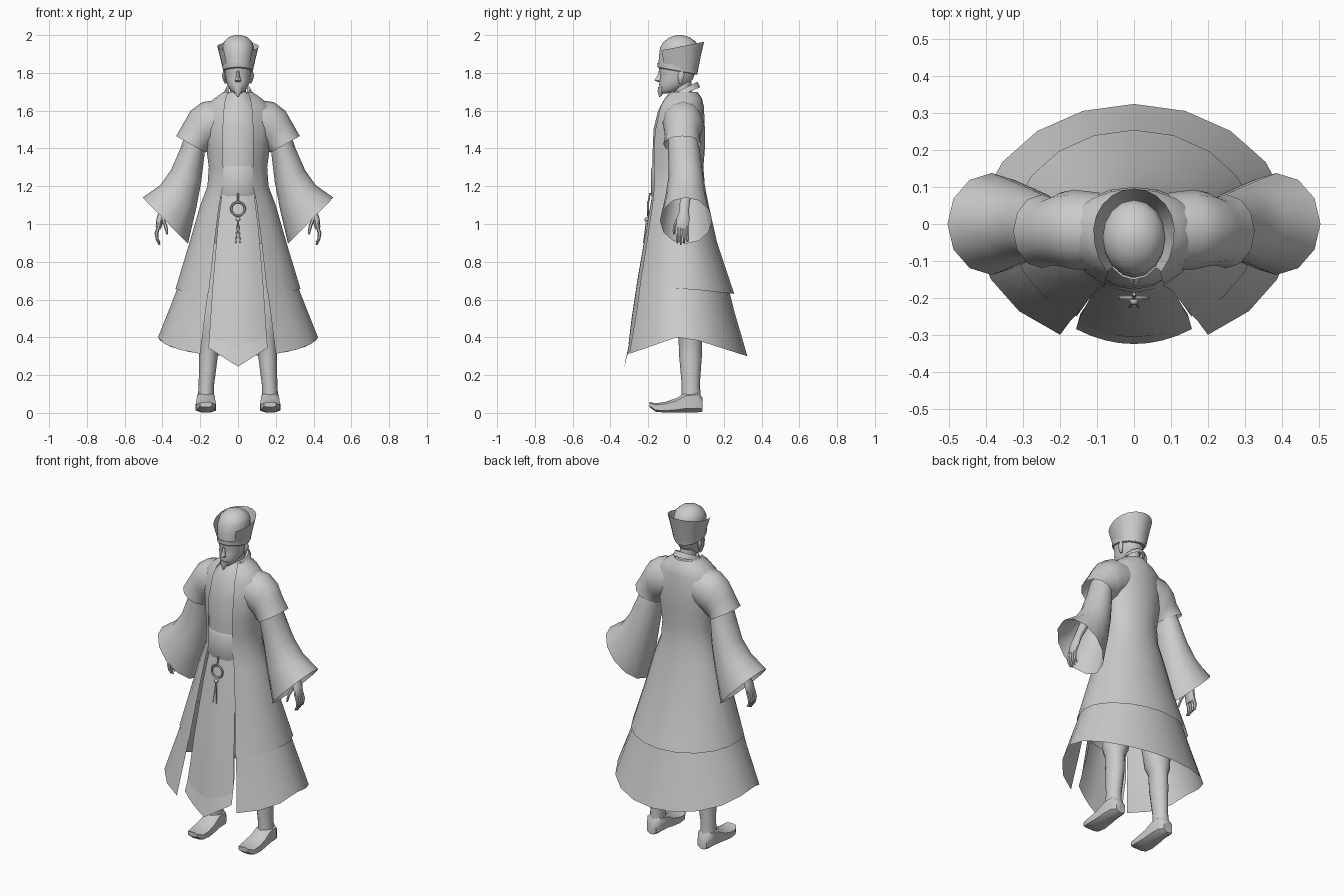
import bpy
import bmesh
from math import sin, cos, asin, pi, radians
from mathutils import Vector

if "Cube" in bpy.data.objects:
    bpy.data.objects.remove(bpy.data.objects["Cube"], do_unlink=True)

GREY = (0.6, 0.6, 0.6, 1)
plain_grey = bpy.data.materials.new("plain_grey")
plain_grey.use_nodes = True
plain_grey.diffuse_color = GREY
plain_grey.node_tree.nodes["Principled BSDF"].inputs["Base Color"].default_value = GREY


def finish(obj, mirror=False, angle=50):
    """Give the object its material, smooth shading and optional mirroring."""
    obj.data.materials.append(plain_grey)
    bpy.ops.object.select_all(action="DESELECT")
    obj.select_set(True)
    bpy.context.view_layer.objects.active = obj
    bpy.ops.object.shade_smooth_by_angle(angle=radians(angle))
    if mirror:
        modifier = obj.modifiers.new("mirror", "MIRROR")
        modifier.use_axis = (True, False, False)
        modifier.merge_threshold = 0.0005


def loft(name, rings, closed=True, caps=True, mirror=False, angle=50):
    """Bridge a series of equal point rings into one surface."""
    bm = bmesh.new()
    rows = [[bm.verts.new(p) for p in ring] for ring in rings]
    count = len(rows[0])
    for low, high in zip(rows, rows[1:]):
        for i in range(count if closed else count - 1):
            j = (i + 1) % count
            bm.faces.new((low[i], low[j], high[j], high[i]))
    if closed and caps:
        bm.faces.new(rows[0])
        bm.faces.new(rows[-1])
    bmesh.ops.recalc_face_normals(bm, faces=bm.faces)
    mesh = bpy.data.meshes.new(name)
    bm.to_mesh(mesh)
    bm.free()
    obj = bpy.data.objects.new(name, mesh)
    bpy.context.collection.objects.link(obj)
    finish(obj, mirror, angle)
    return obj


def turn(count):
    return [2 * pi * i / count for i in range(count)]


def disc(x, y, z, rx, ry, count=10):
    """Horizontal ellipse, for limbs and strands."""
    return [(x + rx * cos(a), y + ry * sin(a), z) for a in turn(count)]


def body(z, width, front, back, slope=0, count=16):
    """Horizontal ellipse given by half width and front and back limits."""
    middle, depth = (front + back) / 2, (back - front) / 2
    return [(width * sin(a), middle - depth * cos(a), z - slope * depth * cos(a))
            for a in turn(count)]


def open_arc(z, width, edge, front, back, drop=0, slope=0, count=9):
    """Half of a garment section, from its front edge round to the back seam."""
    centre = -0.02
    start = asin(edge / width)
    depth = (centre - front) / cos(start)
    points = []
    for i in range(count):
        a = start + (pi - start) * i / (count - 1)
        y = centre - (depth if cos(a) > 0 else back - centre) * cos(a)
        points.append((width * sin(a), y, z - drop * abs(cos(a)) + slope * y))
    return points


def cuff(outer_x, outer_z, inner_x, inner_z, y, half_depth, count=12):
    """Slanted sleeve section between an outer and an inner point."""
    outer, inner = Vector((outer_x, y, outer_z)), Vector((inner_x, y, inner_z))
    middle, arm = (outer + inner) / 2, (outer - inner) / 2
    return [middle + arm * cos(a) + Vector((0, half_depth * sin(a), 0)) for a in turn(count)]


def panel_row(z, width, y, drop=0):
    """Half of a front panel row, bowed forward at the middle."""
    return [(width * u, y + 0.04 * width / 0.155 * u * u, z - drop * (1 - u))
            for u in (0, 0.25, 0.5, 0.75, 1)]


# Open coat: upper tier, then the flared lower tier starting underneath it
coat_upper = [(1.70, .075, .05, -.075, .06), (1.665, .125, .065, -.11, .085),
              (1.62, .18, .072, -.135, .095), (1.5, .185, .08, -.162, .1),
              (1.4, .168, .08, -.17, .1), (1.3, .155, .078, -.168, .092),
              (1.2, .162, .08, -.168, .1), (1.1, .2, .1, -.178, .12),
              (.9, .258, .125, -.208, .165), (.66, .332, .155, -.25, .255, .03)]
coat_lower = [(.74, .29, .145, -.235, .205), (.56, .362, .172, -.262, .258, .03),
              (.41, .425, .2, -.3, .325, .11)]
loft("coat_upper_tier", [open_arc(*r) for r in coat_upper], closed=False, mirror=True)
loft("coat_lower_tier", [open_arc(*r) for r in coat_lower], closed=False, mirror=True)

# Inner robe, sash and collar
robe = [(1.15, .135, -.178, .08), (1.35, .138, -.178, .08), (1.5, .145, -.172, .08),
        (1.6, .13, -.148, .08), (1.66, .085, -.115, .07), (1.7, .055, -.085, .05)]
loft("inner_robe", [body(*r) for r in robe])
sash = [(1.14, .138, -.178, .08), (1.155, .142, -.186, .08),
        (1.29, .138, -.186, .08), (1.305, .134, -.178, .08)]
loft("sash", [body(*r) for r in sash], angle=35)
collar = [(1.685, .08, -.118, .075, .4), (1.715, .064, -.09, .06, .5),
          (1.71, .05, -.075, .045, .5)]
loft("collar", [body(*r) for r in collar], caps=False, angle=40)

# Front panels: the outer layer with a longer pointed layer beneath
outer = [(1.16, .085, -.178), (1, .106, -.206), (.7, .132, -.258),
         (.5, .146, -.288), (.4, .152, -.306, .05)]
under = [(.62, .13, -.255), (.48, .145, -.28, .02), (.345, .157, -.325, .1)]
loft("front_panel", [panel_row(*r) for r in outer], closed=False, mirror=True)
loft("front_panel_underlayer", [panel_row(*r) for r in under], closed=False, mirror=True)

# Short outer sleeves over wide bell sleeves
short_sleeve = [(.09, 1.66, .1, 1.43, -.02, .105), (.19, 1.645, .135, 1.41, -.015, .108),
                (.25, 1.6, .15, 1.395, -.015, .1), (.285, 1.54, .16, 1.385, -.02, .092),
                (.327, 1.465, .172, 1.378, -.02, .1)]
bell_sleeve = [(.27, 1.5, .175, 1.42, -.02, .075), (.305, 1.4, .178, 1.36, -.01, .085),
               (.355, 1.285, .195, 1.22, 0, .092), (.412, 1.205, .222, 1.08, 0, .11),
               (.505, 1.14, .265, .895, 0, .138)]
loft("short_sleeves", [cuff(*r) for r in short_sleeve], caps=False, mirror=True)
loft("bell_sleeves", [cuff(*r) for r in bell_sleeve], caps=False, mirror=True)

# Forearms, palms and curled fingers
arm = [(.28, 0, 1.34, .035, .035), (.35, 0, 1.18, .03, .032), (.398, -.01, 1.07, .02, .026),
       (.412, -.015, 1.03, .02, .036), (.42, -.02, .985, .016, .036), (.422, -.02, .97, .01, .03)]
loft("forearms_and_palms", [disc(*r) for r in arm], mirror=True)
for index, name in enumerate(("index", "middle", "ring", "little")):
    y = -.046 + .018 * index
    tip = .9 + .008 * abs(index - 1)
    finger = [(.42, y, .99, .01, .01), (.432, y, .95, .01, .01),
              (.428, y, .92, .008, .008), (.416, y, tip - .01, .005, .005)]
    loft(name + "_fingers", [disc(*r, count=6) for r in finger], mirror=True)
thumb = [(.404, -.035, 1.04, .01, .012), (.385, -.058, .995, .01, .01),
         (.378, -.064, .965, .008, .008), (.376, -.064, .945, .004, .004)]
loft("thumbs", [disc(*r, count=6) for r in thumb], mirror=True)

# Baggy trousers, shins and shoes with upturned toes
leg = [(.1, .01, .9, .08, .08), (.14, .02, .55, .082, .08), (.15, .02, .44, .07, .075),
       (.155, .022, .4, .052, .062), (.157, .024, .3, .05, .06),
       (.167, .025, .15, .041, .048), (.17, .027, .08, .043, .052)]
loft("legs", [disc(*r, count=12) for r in leg], mirror=True)
shoe = [(.088, .03, .005, .08), (.06, .045, 0, .12), (0, .047, 0, .115), (-.05, .05, 0, .08),
        (-.11, .054, 0, .06), (-.16, .05, .005, .052), (-.192, .032, .03, .058)]
loft("shoes", [[(.17 + width * max(-1, min(1, 1.25 * cos(a))), y,
                 max(low, (low + high) / 2 + (high - low) / 2 * sin(a)))
                for a in turn(10)] for y, width, low, high in shoe], mirror=True)

# Head, neck and face
neck = [(0, -.01, 1.62, .05, .05), (0, -.015, 1.7, .043, .048), (0, -.03, 1.78, .046, .055)]
loft("neck", [disc(*r, count=12) for r in neck])
head = [(1.692, .018, -.13, -.095), (1.705, .038, -.138, -.04), (1.735, .056, -.142, .01),
        (1.765, .065, -.14, .036), (1.79, .069, -.136, .045), (1.815, .072, -.142, .05),
        (1.87, .072, -.14, .05)]
loft("head", [body(*r) for r in head])
nose = [(1.752, .014, -.148, -.12), (1.76, .016, -.168, -.12),
        (1.785, .009, -.152, -.12), (1.81, .008, -.144, -.12)]
loft("nose", [body(*r, count=8) for r in nose])
goatee = [(1.725, .028, -.148, -.11), (1.7, .02, -.15, -.115), (1.672, .003, -.142, -.135)]
loft("goatee", [body(*r, count=8) for r in goatee])
ear = [(.066, -.03, 1.745, .005, .007), (.072, -.028, 1.765, .008, .014),
       (.076, -.025, 1.79, .009, .018), (.072, -.025, 1.808, .006, .01)]
loft("ears", [disc(*r, count=8) for r in ear], mirror=True)

# Hat: lower band, rounded crown and a flared wrap open at the front
band = [(1.808, .076, -.145, .056, -.18), (1.812, .08, -.15, .06, -.18),
        (1.842, .082, -.151, .064, -.1)]
loft("hat_band", [body(*r) for r in band], angle=40)
crown = [(1.83, .077, -.147, .058), (1.89, .085, -.143, .065), (1.935, .085, -.137, .065),
         (1.965, .075, -.118, .052), (1.988, .05, -.088, .02), (2, .018, -.052, -.018)]
loft("hat_crown", [body(*r) for r in crown])
wrap = [(1.815, .08, .05, -.12, .062, 0, -.15), (1.88, .094, .064, -.12, .078, 0, .1),
        (1.945, .11, .074, -.13, .096, 0, .2)]
loft("hat_wrap", [open_arc(*r) for r in wrap], closed=False, mirror=True)

# Waist pendant: cord, ring, bead and tassel strands
bpy.ops.mesh.primitive_torus_add(location=(0, -.2, 1.08), rotation=(pi / 2, 0, 0),
                                 major_radius=.036, minor_radius=.006,
                                 major_segments=20, minor_segments=6)
bpy.context.object.name = "pendant_ring"
finish(bpy.context.object)
bpy.ops.mesh.primitive_uv_sphere_add(segments=8, ring_count=6, radius=.012,
                                     location=(0, -.208, 1.025))
bpy.context.object.name = "pendant_bead"
finish(bpy.context.object)
cord = [(0, -.19, 1.165, .005, .005), (0, -.2, 1.11, .005, .005)]
loft("pendant_cord", [disc(*r, count=6) for r in cord])
strand = [(.002, -.21, 1.02, .003, .003), (.005, -.215, .97, .003, .003),
          (.012, -.225, .9, .003, .003)]
loft("tassel_strands", [disc(*r, count=6) for r in strand], mirror=True)
